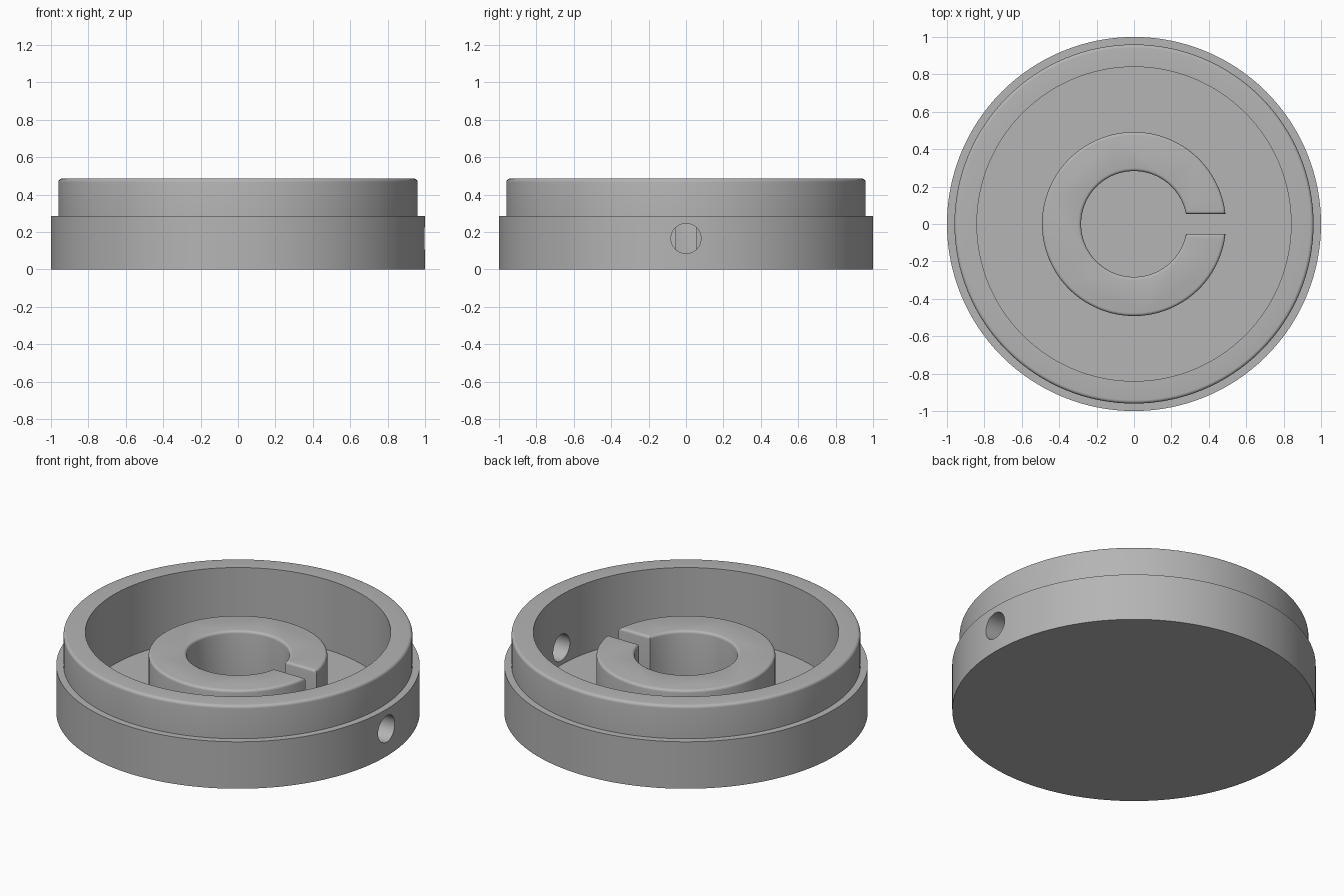
import bpy
import bmesh
from math import sin, cos, pi, asin, radians

cube = bpy.data.objects.get("Cube")
if cube:
    bpy.data.objects.remove(cube, do_unlink=True)

SEGMENTS = 128
FLOOR = 0.06

grey = bpy.data.materials.new("plain grey")
grey.use_nodes = True
colour = (0.46, 0.46, 0.46, 1)
grey.diffuse_color = colour
grey.node_tree.nodes["Principled BSDF"].inputs["Base Color"].default_value = colour


def make_object(name, bm):
    bmesh.ops.recalc_face_normals(bm, faces=bm.faces)
    mesh = bpy.data.meshes.new(name)
    bm.to_mesh(mesh)
    bm.free()
    mesh.materials.append(grey)
    obj = bpy.data.objects.new(name, mesh)
    bpy.context.collection.objects.link(obj)
    return obj


def activate(obj):
    bpy.ops.object.select_all(action="DESELECT")
    obj.select_set(True)
    bpy.context.view_layer.objects.active = obj


def revolve(name, profile):
    """Turn an (r, z) profile about z; both ends are capped with discs."""
    bm = bmesh.new()
    rings = []
    for r, z in profile:
        angles = [2 * pi * i / SEGMENTS for i in range(SEGMENTS)]
        rings.append([bm.verts.new((r * cos(a), r * sin(a), z)) for a in angles])
    for low, high in zip(rings, rings[1:]):
        for i in range(SEGMENTS):
            j = (i + 1) % SEGMENTS
            bm.faces.new((low[i], low[j], high[j], high[i]))
    bm.faces.new(rings[0])
    bm.faces.new(rings[-1])
    return make_object(name, bm)


# Stepped cup with a rounded outer lip
LIP, TOP, ROUND = 0.96, 0.485, 0.018
rounded = [(LIP - ROUND + ROUND * cos(a), TOP - ROUND + ROUND * sin(a))
           for a in (k * pi / 10 for k in range(6))]
cup = revolve("stepped_cup", [(1, 0), (1, 0.285), (LIP, 0.285)] + rounded
              + [(0.84, TOP), (0.84, FLOOR)])

# Round hole through the wall, level with the slot
bpy.ops.mesh.primitive_cylinder_add(vertices=48, radius=0.08, depth=0.5,
                                    location=(0.95, 0, 0.165),
                                    rotation=(0, pi / 2, 0))
cutter = bpy.context.object
cutter.name = "wall_hole_cutter"
cutter.hide_render = True
cutter.data.materials.append(grey)
cut = cup.modifiers.new("wall hole", "BOOLEAN")
cut.operation = "DIFFERENCE"
cut.solver = "EXACT"
cut.object = cutter
activate(cup)
bpy.ops.object.modifier_apply(modifier=cut.name)
bpy.data.objects.remove(cutter, do_unlink=True)

# Slotted central collar, a C shape with a softened top edge
OUTER, BORE, HALF_SLOT, COLLAR_TOP = 0.492, 0.283, 0.053, 0.36


def arc(radius):
    start = asin(HALF_SLOT / radius)
    steps = 96
    angles = [start + (2 * pi - 2 * start) * i / steps for i in range(steps + 1)]
    return [(radius * cos(a), radius * sin(a)) for a in angles]


bm = bmesh.new()
outline = arc(OUTER) + arc(BORE)[::-1]
base = bm.faces.new([bm.verts.new((x, y, FLOOR - 0.01)) for x, y in outline])
raised = bmesh.ops.extrude_face_region(bm, geom=[base], use_keep_orig=True)["geom"]
for v in raised:
    if isinstance(v, bmesh.types.BMVert):
        v.co.z = COLLAR_TOP
top_edges = [e for e in bm.edges if all(v.co.z > COLLAR_TOP - 0.001 for v in e.verts)]
bmesh.ops.bevel(bm, geom=top_edges, offset=0.016, segments=4, profile=0.5,
                affect="EDGES", clamp_overlap=False)
collar = make_object("slotted_collar", bm)

for part in (cup, collar):
    activate(part)
    bpy.ops.object.shade_smooth_by_angle(angle=radians(30))
